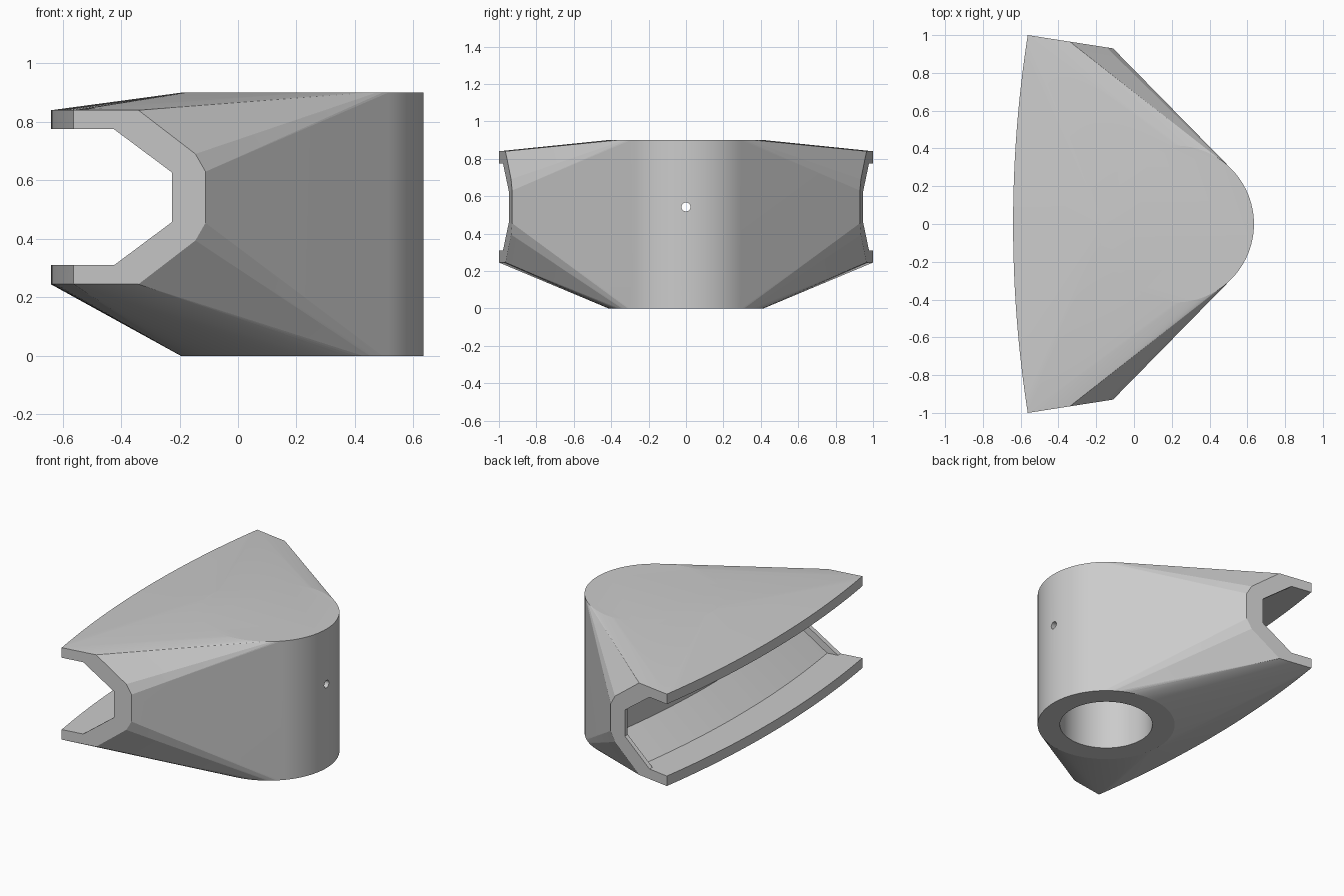
import bpy, bmesh, math
from mathutils import Vector, Matrix

if "Cube" in bpy.data.objects:
    bpy.data.objects.remove(bpy.data.objects["Cube"], do_unlink=True)

FRONT_X = -0.64          # most forward point of the curved lip
RADIUS = 6.5             # radius of the curved lip
CENTRE_X = FRONT_X + RADIUS
MAX_ANGLE = math.asin(1 / RADIUS)
MID_Z = 0.5425
POST_X, POST_R, HEIGHT = 0.22, 0.415, 0.9

grey = bpy.data.materials.new("plain grey")
grey.use_nodes = True
COLOUR = (0.6, 0.6, 0.6, 1)
grey.diffuse_color = COLOUR
grey.node_tree.nodes["Principled BSDF"].inputs["Base Color"].default_value = COLOUR


def make_object(name, bm):
    bmesh.ops.recalc_face_normals(bm, faces=bm.faces[:])
    mesh = bpy.data.meshes.new(name)
    bm.to_mesh(mesh)
    bm.free()
    mesh.materials.append(grey)
    obj = bpy.data.objects.new(name, mesh)
    bpy.context.collection.objects.link(obj)
    return obj


def mirrored(half):
    """Complete a (depth, half height) profile below its middle."""
    return ([(d, MID_Z + h) for d, h in half]
            + [(d, MID_Z - h) for d, h in reversed(half)])


def on_arc(depth, z, angle):
    r = RADIUS - depth
    return Vector((CENTRE_X - r * math.cos(angle), r * math.sin(angle), z))


def loft(name, rings):
    bm = bmesh.new()
    rows = [[bm.verts.new(p) for p in ring] for ring in rings]
    n = len(rows[0])
    for a, b in zip(rows, rows[1:]):
        for i in range(n):
            j = (i + 1) % n
            bm.faces.new((a[i], a[j], b[j], b[i]))
    bm.faces.new(rows[0])
    bm.faces.new(rows[-1])
    return make_object(name, bm)


def cylinder(name, radius, depth, centre, segments, rotation=Matrix()):
    bm = bmesh.new()
    bmesh.ops.create_cone(bm, cap_ends=True, segments=segments, radius1=radius,
                          radius2=radius, depth=depth,
                          matrix=Matrix.Translation(centre) @ rotation)
    return make_object(name, bm)


def cut(target, cutter):
    mod = target.modifiers.new("cut", "BOOLEAN")
    mod.operation = "DIFFERENCE"
    mod.solver = "EXACT"
    mod.object = cutter
    bpy.context.view_layer.objects.active = target
    bpy.ops.object.modifier_apply(modifier=mod.name)
    bpy.data.objects.remove(cutter, do_unlink=True)


# Body: taut skin around the upright post and the curved clamp
outer = mirrored([(0, 0.2975), (0.225, 0.2975), (0.422, 0.148), (0.457, 0.0875)])
STEPS = 24
angles = [MAX_ANGLE * (2 * i / STEPS - 1) for i in range(STEPS + 1)]
bm = bmesh.new()
for a in angles:
    for d, z in outer:
        bm.verts.new(on_arc(d, z, a))
bmesh.ops.create_cone(bm, cap_ends=False, segments=96, radius1=POST_R,
                      radius2=POST_R, depth=HEIGHT,
                      matrix=Matrix.Translation((POST_X, 0, HEIGHT / 2)))
bmesh.ops.delete(bm, geom=bm.edges[:], context="EDGES_FACES")
points = [v.co.copy() for v in bm.verts]
bm.clear()
for a in angles:
    for d, z in outer:
        bm.verts.new(on_arc(d, z, a))
for i in range(96):
    t = math.tau * i / 96
    for z in (0, HEIGHT):
        bm.verts.new((POST_X + POST_R * math.cos(t), POST_R * math.sin(t), z))
hull = bmesh.ops.convex_hull(bm, input=bm.verts[:])
inside = {g for g in hull["geom_interior"] + hull["geom_unused"]
          if isinstance(g, bmesh.types.BMVert)}
bmesh.ops.delete(bm, geom=list(inside), context="VERTS")
bmesh.ops.dissolve_limit(bm, angle_limit=math.radians(0.1),
                         verts=bm.verts[:], edges=bm.edges[:])
body = make_object("clamp_body", bm)

# Curved channel, stopping just inside thin end walls
inner = mirrored([(-0.3, 0.2325), (0.215, 0.2325), (0.413, 0.085)])
cut(body, loft("channel_cutter",
               [[on_arc(d, z, a * 0.97) for d, z in inner] for a in angles]))

# Straight opening through both end walls
cut(body, loft("opening_cutter",
               [[(FRONT_X + d + 0.001, y, z) for d, z in inner] for y in (-1.2, 1.2)]))

# Blind bore from below and cross pin hole
cut(body, cylinder("bore_cutter", 0.28, 1.6, (POST_X, 0, 0), 96))
cut(body, cylinder("pin_cutter", 0.024, 1.6, (0.2, 0, MID_Z), 24,
                   Matrix.Rotation(math.pi / 2, 4, "Y")))

bpy.ops.object.select_all(action="DESELECT")
body.select_set(True)
bpy.context.view_layer.objects.active = body
bpy.ops.object.shade_smooth_by_angle(angle=math.radians(6))
